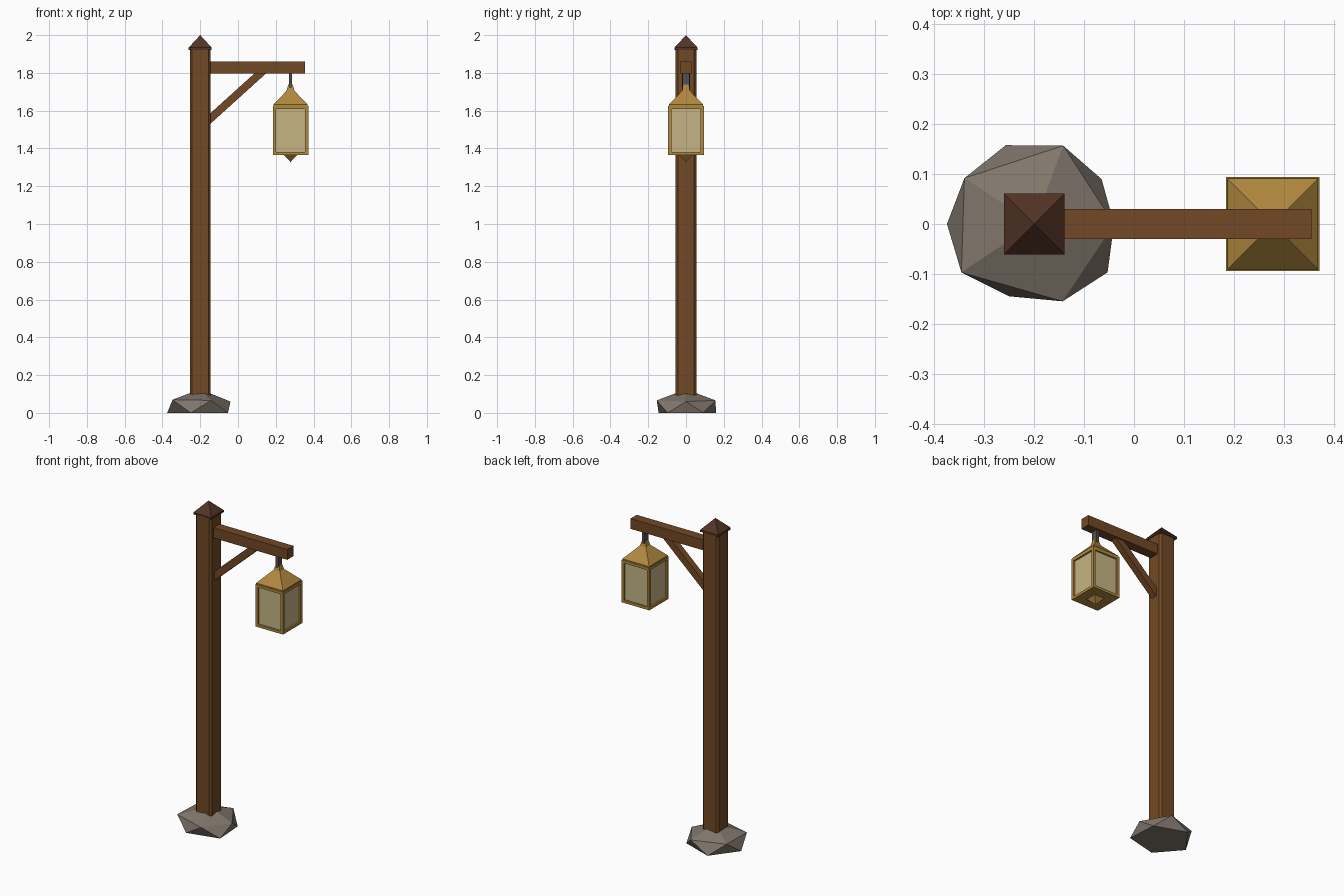
import bpy, bmesh, math
from mathutils import Vector

if "Cube" in bpy.data.objects:
    bpy.data.objects.remove(bpy.data.objects["Cube"])


def mat(name, r, g, b):
    m = bpy.data.materials.new(name)
    m.diffuse_color = (r, g, b, 1)
    m.use_nodes = True
    m.node_tree.nodes["Principled BSDF"].inputs["Base Color"].default_value = m.diffuse_color
    return m


WOOD = mat("brown_wood", 0.17, 0.066, 0.018)
DARK = mat("dark_wood", 0.085, 0.034, 0.019)
BRASS = mat("brass", 0.44, 0.25, 0.05)
GLASS = mat("pale_glass", 0.56, 0.46, 0.235)
STONE = mat("grey_stone", 0.216, 0.18, 0.148)
IRON = mat("dark_iron", 0.09, 0.08, 0.078)


def finish(name, bm, *mats):
    bmesh.ops.recalc_face_normals(bm, faces=bm.faces[:])
    me = bpy.data.meshes.new(name)
    bm.to_mesh(me)
    bm.free()
    for m in mats:
        me.materials.append(m)
    ob = bpy.data.objects.new(name, me)
    bpy.context.collection.objects.link(ob)
    return ob


def loft(name, m, cx, levels):
    """Stack of rectangles (z, half x, half y); half 0 closes to a point."""
    bm = bmesh.new()
    rings = []
    for z, hx, hy in levels:
        if hx == 0:
            rings.append([bm.verts.new((cx, 0, z))])
        else:
            rings.append([bm.verts.new((cx + sx * hx, sy * hy, z))
                          for sx, sy in ((-1, -1), (1, -1), (1, 1), (-1, 1))])
    for a, b in zip(rings, rings[1:]):
        for i in range(4):
            j = (i + 1) % 4
            if len(a) == 1:
                bm.faces.new((a[0], b[j], b[i]))
            elif len(b) == 1:
                bm.faces.new((a[i], a[j], b[0]))
            else:
                bm.faces.new((a[i], a[j], b[j], b[i]))
    for r in (rings[0], rings[-1]):
        if len(r) == 4:
            bm.faces.new(r)
    return finish(name, bm, m)


def slab(name, m, profile, half_y):
    """Side outline in x, z given a thickness in y."""
    bm = bmesh.new()
    f = bm.faces.new([bm.verts.new((x, -half_y, z)) for x, z in profile])
    ext = bmesh.ops.extrude_face_region(bm, geom=[f])
    bmesh.ops.translate(bm, vec=(0, 2 * half_y, 0),
                        verts=[v for v in ext["geom"] if isinstance(v, bmesh.types.BMVert)])
    return finish(name, bm, m)


PX, LX = -0.2, 0.278

# Foundation stone: squashed, uneven icosahedron with a flat underside
bm = bmesh.new()
upper = [(-0.04, 0, .06), (-.142, .157, .066), (-.34, .092, .068),
         (-.346, -.097, .07), (-.143, -.155, .066)]
lower = [(-.065, .09, 0), (-.257, .158, 0), (-.375, 0, 0),
         (-.25, -.145, 0), (-.053, -.097, 0)]
u = [bm.verts.new(p) for p in upper]
l = [bm.verts.new(p) for p in lower]
top = bm.verts.new((PX, 0, 0.125))
for i in range(5):
    j = (i + 1) % 5
    bm.faces.new((u[i], u[j], top))
    bm.faces.new((u[i], l[i], u[j]))
    bm.faces.new((l[i], l[j], u[j]))
bm.faces.new(l)
finish("foundation_stone", bm, STONE)

# Post with chamfered long edges
c, h = 0.012, 0.055
bm = bmesh.new()
ring = [(h, h - c), (h - c, h), (c - h, h), (-h, h - c),
        (-h, c - h), (c - h, -h), (h - c, -h), (h, c - h)]
f = bm.faces.new([bm.verts.new((PX + x, y, 0.03)) for x, y in ring])
ext = bmesh.ops.extrude_face_region(bm, geom=[f])
bmesh.ops.translate(bm, vec=(0, 0, 1.9),
                    verts=[v for v in ext["geom"] if isinstance(v, bmesh.types.BMVert)])
finish("post", bm, WOOD)

# Pointed cap, arm and diagonal brace
loft("post_cap", DARK, PX, [(1.922, 0.061, 0.061), (1.934, 0.061, 0.061), (2.0, 0, 0)])
slab("arm", WOOD, [(-0.16, 1.796), (0.356, 1.796), (0.356, 1.859), (-0.16, 1.859)], 0.03)
slab("brace", WOOD, [(-0.15, 1.527), (0.152, 1.8), (0.09, 1.8), (-0.15, 1.583)], 0.02)

# Lantern hanger, roof and bottom finial
loft("hanger", IRON, LX, [(1.72, 0.009, 0.018), (1.80, 0.009, 0.018)])
loft("lantern_roof", BRASS, LX, [(1.622, 0.091, 0.091), (1.632, 0.091, 0.091),
                                 (1.705, 0.021, 0.021), (1.738, 0.012, 0.012)])
loft("bottom_finial", BRASS, LX, [(1.328, 0, 0), (1.366, 0.036, 0.036)])

# Lantern body: box with inset, recessed glass panes on four sides
bm = bmesh.new()
bmesh.ops.create_cube(bm, size=1)
for v in bm.verts:
    v.co = Vector((LX + v.co.x * 0.188, v.co.y * 0.188, 1.495 + v.co.z * 0.26))
sides = [f for f in bm.faces if abs(f.normal.z) < 0.5]
bmesh.ops.inset_individual(bm, faces=sides, thickness=0.023, depth=0)
bmesh.ops.inset_individual(bm, faces=sides, thickness=0.0005, depth=-0.01)
for f in sides:
    f.material_index = 1
finish("lantern_body", bm, BRASS, GLASS)
